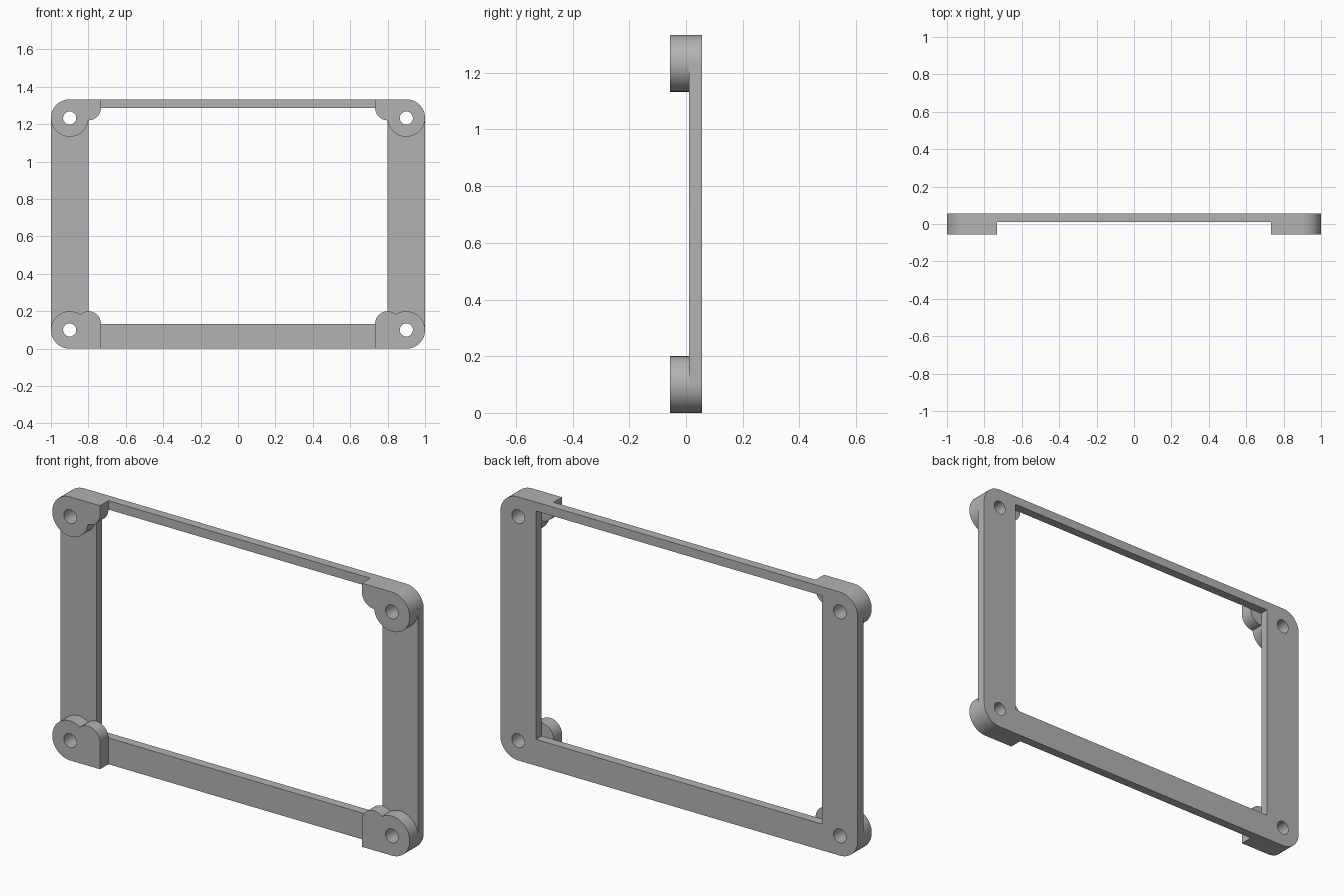
import bpy, bmesh
from math import pi, cos, sin, acos, atan2, hypot

default = bpy.data.objects.get("Cube")
if default:
    bpy.data.objects.remove(default, do_unlink=True)

HEIGHT = 1.333
FRONT, STEP, BACK = -0.056, 0.011, 0.056
POST_R, TAB_R, HOLE_R = 0.1, 0.067, 0.035
POST_X, INNER_X = 0.9, 0.8
BOTTOM_BAR, TOP_BAR = 0.133, 0.045

grey = bpy.data.materials.new("plain grey")
grey.use_nodes = True
colour = (0.45, 0.45, 0.45, 1)
grey.diffuse_color = colour
grey.node_tree.nodes["Principled BSDF"].inputs["Base Color"].default_value = colour


def arc(cx, cz, r, a0, a1, n=24):
    return [(cx + r * cos(a0 + (a1 - a0) * i / n),
             cz + r * sin(a0 + (a1 - a0) * i / n)) for i in range(n + 1)]


def hole(cx, cz):
    return arc(cx, cz, HOLE_R, 0, 2 * pi, 32)[:-1]


def plate(name, loops, y0, y1):
    """Flat plate standing in the xz plane; inner loops become openings."""
    curve = bpy.data.curves.new(name, 'CURVE')
    curve.dimensions = '2D'
    curve.fill_mode = 'BOTH'
    curve.extrude = (y1 - y0) / 2
    for loop in loops:
        spline = curve.splines.new('POLY')
        spline.points.add(len(loop) - 1)
        for point, (x, z) in zip(spline.points, loop):
            point.co = (x, z, 0, 1)
        spline.use_cyclic_u = True
    obj = bpy.data.objects.new(name, curve)
    bpy.context.collection.objects.link(obj)
    obj.rotation_euler.x = pi / 2
    obj.location.y = (y0 + y1) / 2
    bpy.ops.object.select_all(action='DESELECT')
    obj.select_set(True)
    bpy.context.view_layer.objects.active = obj
    bpy.ops.object.convert(target='MESH')
    obj = bpy.context.object
    bm = bmesh.new()
    bm.from_mesh(obj.data)
    bmesh.ops.remove_doubles(bm, verts=bm.verts, dist=0.0001)
    bmesh.ops.recalc_face_normals(bm, faces=bm.faces)
    bm.to_mesh(obj.data)
    bm.free()
    obj.data.materials.clear()
    obj.data.materials.append(grey)
    bpy.ops.object.shade_smooth_by_angle(angle=pi / 6)


def pad_outline(bar):
    """Round post merged with a round tab centred on the window corner."""
    dx, dz = POST_X - INNER_X, POST_R - bar
    d = hypot(dx, dz)
    base = atan2(dz, dx)
    # Angles where the two circles cross, seen from each centre
    tab_a = base + acos((d * d + TAB_R ** 2 - POST_R ** 2) / (2 * d * TAB_R))
    post_a = base + pi - acos((d * d + POST_R ** 2 - TAB_R ** 2) / (2 * d * POST_R))
    return ([(INNER_X - TAB_R, 0)]
            + arc(POST_X, POST_R, POST_R, -pi / 2, post_a, 48)
            + arc(INNER_X, bar, TAB_R, tab_a, pi))


# Thin rear frame with rounded corners, window and screw holes
corners = [(POST_X, POST_R), (POST_X, HEIGHT - POST_R),
           (-POST_X, HEIGHT - POST_R), (-POST_X, POST_R)]
outer = []
for i, (x, z) in enumerate(corners):
    outer += arc(x, z, POST_R, (i - 1) * pi / 2, i * pi / 2)
top = HEIGHT - TOP_BAR
window = [(-INNER_X, BOTTOM_BAR), (INNER_X, BOTTOM_BAR), (INNER_X, top), (-INNER_X, top)]
plate("rear_frame", [outer, window] + [hole(x, z) for x, z in corners], STEP, BACK)

# Four thick corner pads on the front
for side, sx in (("left", 1), ("right", -1)):
    for level, bar in (("bottom", BOTTOM_BAR), ("top", TOP_BAR)):
        loops = [pad_outline(bar), hole(POST_X, POST_R)]
        flip = level == "top"
        loops = [[(sx * x, HEIGHT - z if flip else z) for x, z in lp] for lp in loops]
        plate(f"{level}_{side}_corner_pad", loops, FRONT, STEP)
